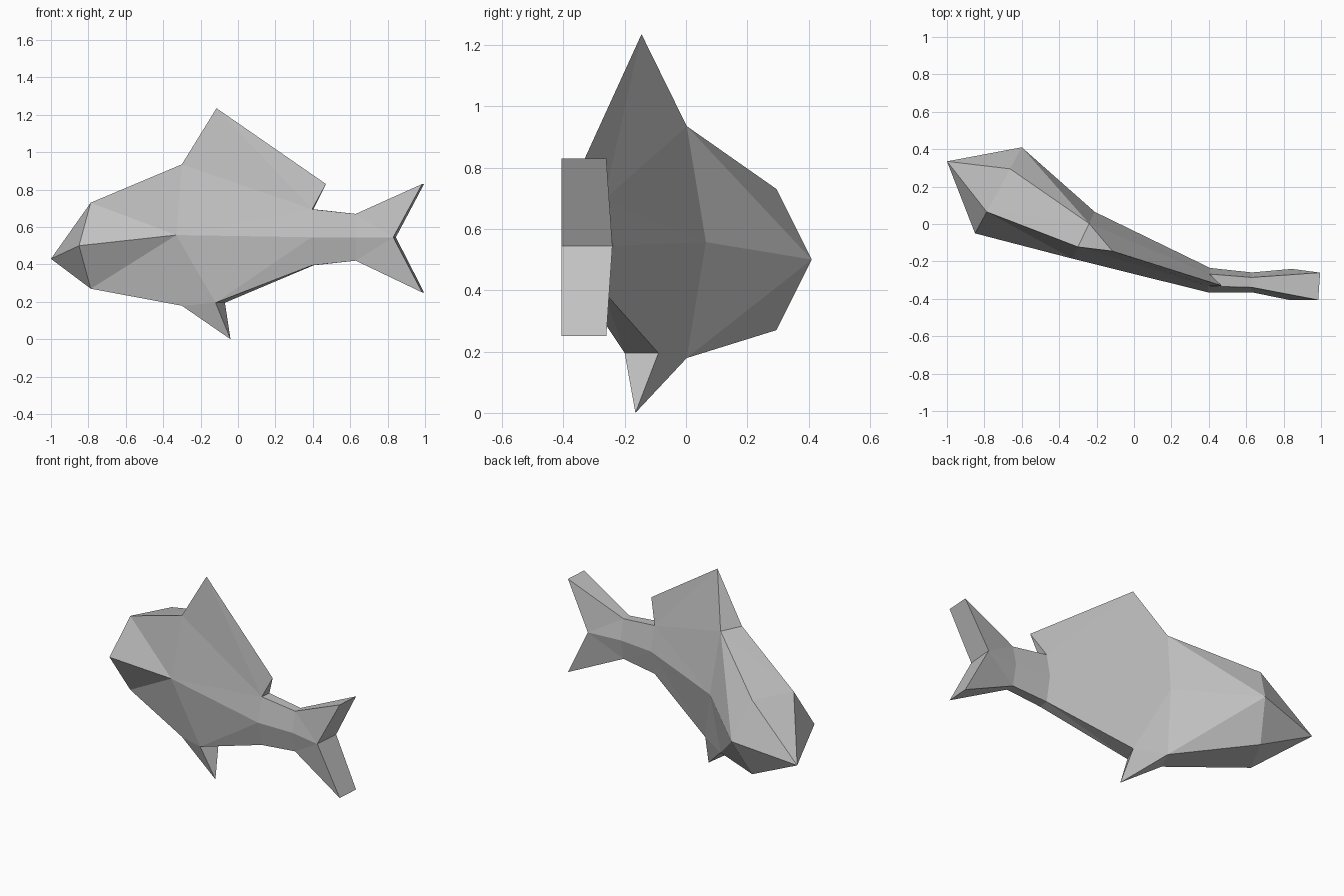
import bpy, bmesh
from mathutils import Vector

cube = bpy.data.objects.get("Cube")
if cube:
    bpy.data.objects.remove(cube, do_unlink=True)

grey = bpy.data.materials.new("plain grey")
grey.use_nodes = True
tone = (0.53, 0.53, 0.53, 1)
grey.diffuse_color = tone
grey.node_tree.nodes["Principled BSDF"].inputs["Base Color"].default_value = tone


class Station:
    """Hexagonal slice: two flank points and a half-width edge above and below."""

    def __init__(self, centre, across, height):
        self.centre = Vector(centre)
        self.across = Vector((*across, 0))
        self.height = height

    def flank(self, s):
        return self.centre + s * self.across

    def edge(self, s, k):
        return self.centre + s * self.across / 2 + Vector((0, 0, k * self.height))


def make_part(name, faces):
    bm = bmesh.new()
    for points in faces:
        bm.faces.new([bm.verts.new(p) for p in points])
    bmesh.ops.remove_doubles(bm, verts=bm.verts[:], dist=0.0005)
    bmesh.ops.recalc_face_normals(bm, faces=bm.faces[:])
    mesh = bpy.data.meshes.new(name)
    bm.to_mesh(mesh)
    bm.free()
    mesh.materials.append(grey)
    obj = bpy.data.objects.new(name, mesh)
    bpy.context.collection.objects.link(obj)
    return obj


# Slices along the bent spine
nose = Vector((-1, 0.335, 0.43))
head = Station((-0.725, 0.18, 0.5), (0.125, 0.23), 0.23)
chest = Station((-0.27, -0.06, 0.557), (0.06, 0.125), 0.378)
rear = Station((0.4, -0.3, 0.545), (0.007, 0.065), 0.15)
stem = Station((0.63, -0.312, 0.545), (0.001, 0.053), 0.125)
belly = Station((-0.095, -0.145, 0.195), (0.025, 0.055), 0)
SIDES = (-1, 1)


def flank_strip(a, b, s, k, split_from_a):
    """Two triangles between neighbouring slices on one flank."""
    a0, b0, a1, b1 = a.flank(s), b.flank(s), a.edge(s, k), b.edge(s, k)
    if split_from_a:
        return [(a0, b0, b1), (a0, b1, a1)]
    return [(a0, b0, a1), (b0, b1, a1)]


def ridge_strip(a, b, k):
    """Two triangles across the back or belly."""
    p, q, r, t = a.edge(-1, k), a.edge(1, k), b.edge(1, k), b.edge(-1, k)
    return [(p, q, r), (p, r, t)]


# Body
body = []
for k in (-1, 1):
    body.append((nose, head.edge(-1, k), head.edge(1, k)))
    body += ridge_strip(head, chest, k)
    body += ridge_strip(rear, stem, k)
    for s in SIDES:
        body.append((nose, head.flank(s), head.edge(s, k)))
        body += flank_strip(head, chest, s, k, s > 0)
        body += flank_strip(rear, stem, s, k, True)
body += ridge_strip(chest, rear, 1)
for s in SIDES:
    body += flank_strip(chest, rear, s, 1, True)
    keel = belly.flank(s)
    body += [(chest.flank(s), chest.edge(s, -1), keel),
             (chest.flank(s), keel, rear.flank(s)),
             (rear.flank(s), keel, rear.edge(s, -1))]
body += [(belly.flank(-1), belly.flank(1), rear.edge(1, -1)),
         (belly.flank(-1), rear.edge(1, -1), rear.edge(-1, -1))]
make_part("body", body)

# Dorsal fin
peak = Vector((-0.115, -0.145, 1.235))
trail = Vector((0.47, -0.33, 0.83))
dorsal = [(chest.edge(-1, 1), chest.edge(1, 1), peak),
          (rear.edge(-1, 1), rear.edge(1, 1), trail)]
for s in SIDES:
    dorsal += [(chest.edge(s, 1), peak, rear.edge(s, 1)),
               (peak, trail, rear.edge(s, 1))]
make_part("dorsal_fin", dorsal)

# Pelvic fin
tip = Vector((-0.04, -0.165, 0))
pelvic = [(chest.edge(-1, -1), chest.edge(1, -1), tip),
          (belly.flank(-1), belly.flank(1), tip)]
for s in SIDES:
    pelvic.append((chest.edge(s, -1), belly.flank(s), tip))
make_part("pelvic_fin", pelvic)

# Forked tail fin
fork = Station((0.837, -0.323, 0.545), (0.007, 0.083), 0)
tail = []
for k in (-1, 1):
    lobe = Station((0.99, -0.333, 0.54 + k * 0.29), (0.005, 0.073), 0)
    tail += [(stem.edge(-1, k), stem.edge(1, k), lobe.flank(1), lobe.flank(-1)),
             (fork.flank(-1), fork.flank(1), lobe.flank(1), lobe.flank(-1))]
    for s in SIDES:
        tail += [(stem.flank(s), fork.flank(s), stem.edge(s, k)),
                 (fork.flank(s), lobe.flank(s), stem.edge(s, k))]
make_part("tail_fin", tail)
